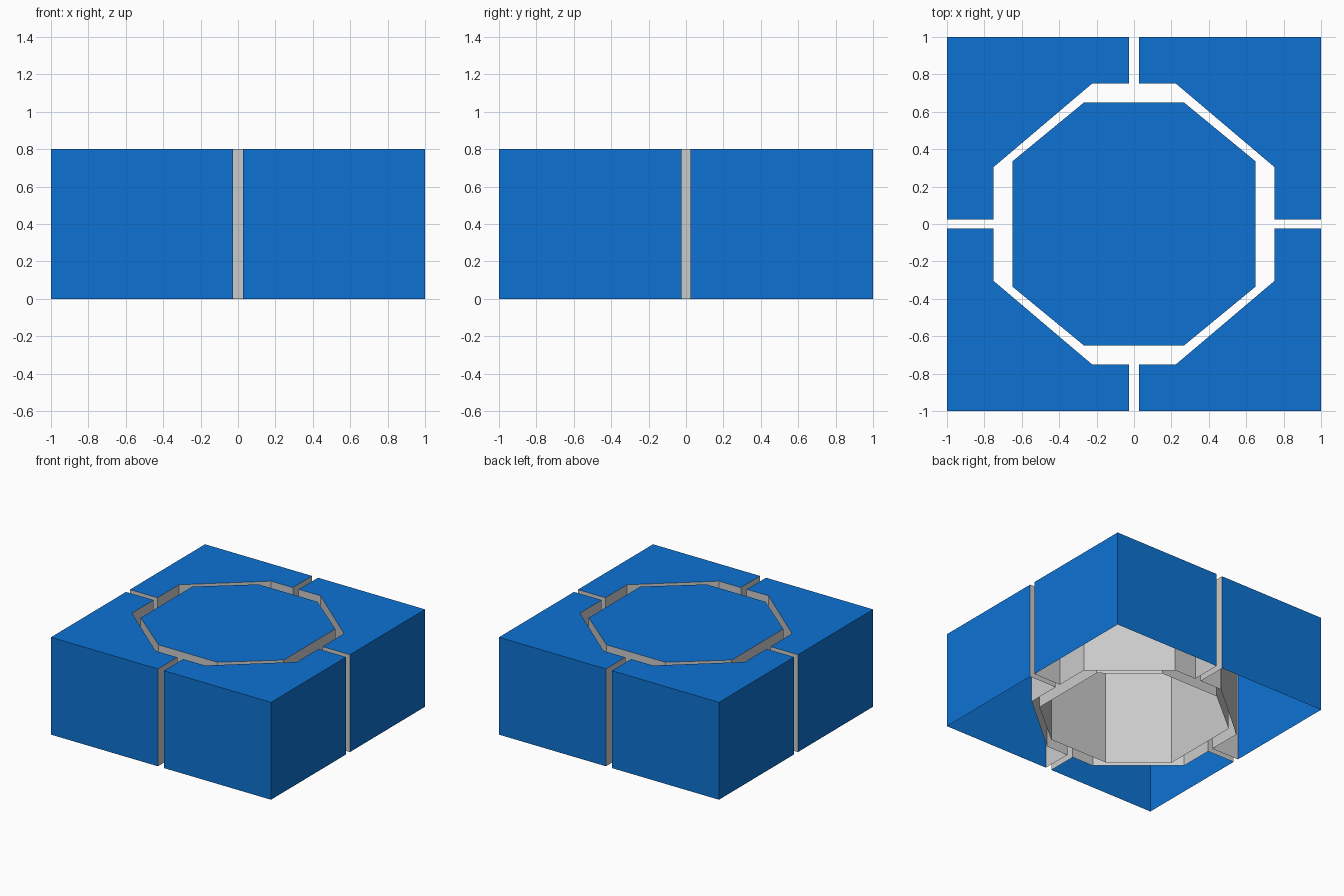
import bpy
import bmesh

if "Cube" in bpy.data.objects:
    bpy.data.objects.remove(bpy.data.objects["Cube"])

HEIGHT = 0.8

blue = bpy.data.materials.new("blue")
blue.diffuse_color = (0.004, 0.17, 0.65, 1)
blue.use_nodes = True
blue.node_tree.nodes["Principled BSDF"].inputs["Base Color"].default_value = blue.diffuse_color
grey = bpy.data.materials.new("grey")
grey.diffuse_color = (0.8, 0.8, 0.8, 1)
grey.use_nodes = True
grey.node_tree.nodes["Principled BSDF"].inputs["Base Color"].default_value = grey.diffuse_color


def open_prism(name, profile):
    """Shell with a blue top, no bottom; walls on the outer square are blue, others grey."""
    bm = bmesh.new()
    low = [bm.verts.new((x, y, 0)) for x, y in profile]
    high = [bm.verts.new((x, y, HEIGHT)) for x, y in profile]
    bm.faces.new(high)
    for i in range(len(profile)):
        j = (i + 1) % len(profile)
        wall = bm.faces.new((low[i], low[j], high[j], high[i]))
        centre = wall.calc_center_median()
        outer = max(abs(centre.x), abs(centre.y)) > 0.99
        wall.material_index = 0 if outer else 1
    mesh = bpy.data.meshes.new(name)
    bm.to_mesh(mesh)
    bm.free()
    mesh.materials.append(blue)
    mesh.materials.append(grey)
    obj = bpy.data.objects.new(name, mesh)
    bpy.context.collection.objects.link(obj)
    return obj


# Four corner blocks, mirrored from one counter-clockwise profile
corner = [(0.027, 0.75), (0.225, 0.75), (0.75, 0.305), (0.75, 0.025),
          (1, 0.025), (1, 1), (0.027, 1)]
for side, sx in (("left", -1), ("right", 1)):
    for end, sy in (("front", -1), ("back", 1)):
        points = [(x * sx, y * sy) for x, y in corner]
        if sx * sy < 0:
            points.reverse()
        open_prism(f"{end}_{side}_corner_block", points)

# Eight-sided centre block
half = [(0.65, -0.335), (0.65, 0.335), (0.267, 0.65), (-0.267, 0.65)]
open_prism("centre_block", half + [(-x, -y) for x, y in half])
